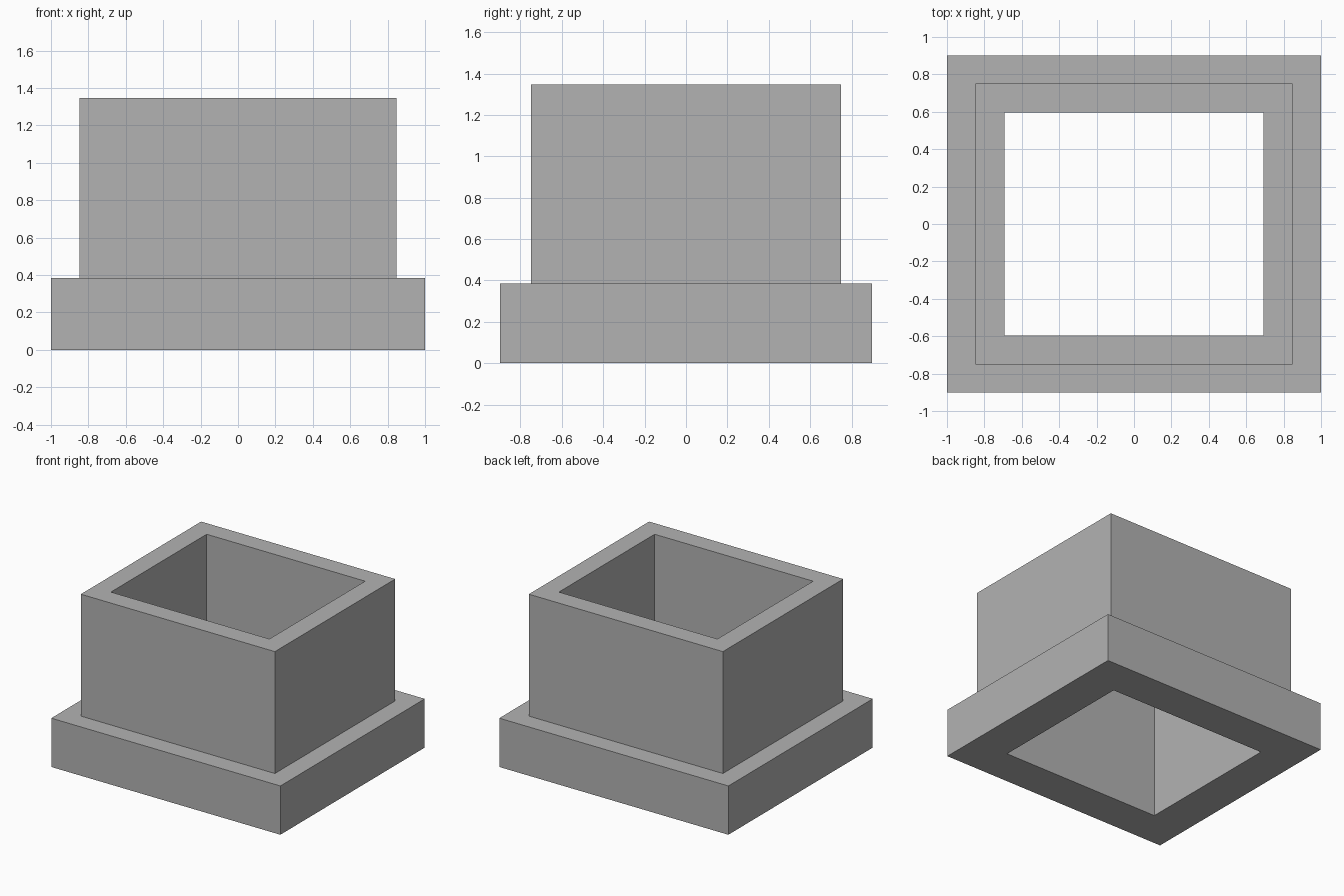
import bpy
import bmesh

if "Cube" in bpy.data.objects:
    bpy.data.objects.remove(bpy.data.objects["Cube"], do_unlink=True)

grey = bpy.data.materials.new("plain grey")
grey.use_nodes = True
colour = (0.45, 0.45, 0.45, 1)
grey.diffuse_color = colour
grey.node_tree.nodes["Principled BSDF"].inputs["Base Color"].default_value = colour

# Stepped wall section, listed as half width, half depth, height
profile = [
    (1.0, 0.9, 0),            # outer foot
    (1.0, 0.9, 0.385),        # flange edge
    (0.847, 0.75, 0.385),     # step in to the collar
    (0.847, 0.75, 1.347),     # collar rim
    (0.692, 0.597, 1.347),    # inner rim
    (0.692, 0.597, 0),        # inner foot
]
corners = [(-1, -1), (1, -1), (1, 1), (-1, 1)]

# Sweep the section round the rectangular opening
bm = bmesh.new()
rings = [[bm.verts.new((sx * w, sy * d, z)) for sx, sy in corners]
         for w, d, z in profile]
for lower, upper in zip(rings, rings[1:] + rings[:1]):
    for i in range(4):
        j = (i + 1) % 4
        bm.faces.new((lower[i], lower[j], upper[j], upper[i]))
bmesh.ops.recalc_face_normals(bm, faces=bm.faces)

mesh = bpy.data.meshes.new("flanged_collar")
bm.to_mesh(mesh)
bm.free()
mesh.materials.append(grey)
collar = bpy.data.objects.new("flanged_collar", mesh)
bpy.context.collection.objects.link(collar)
